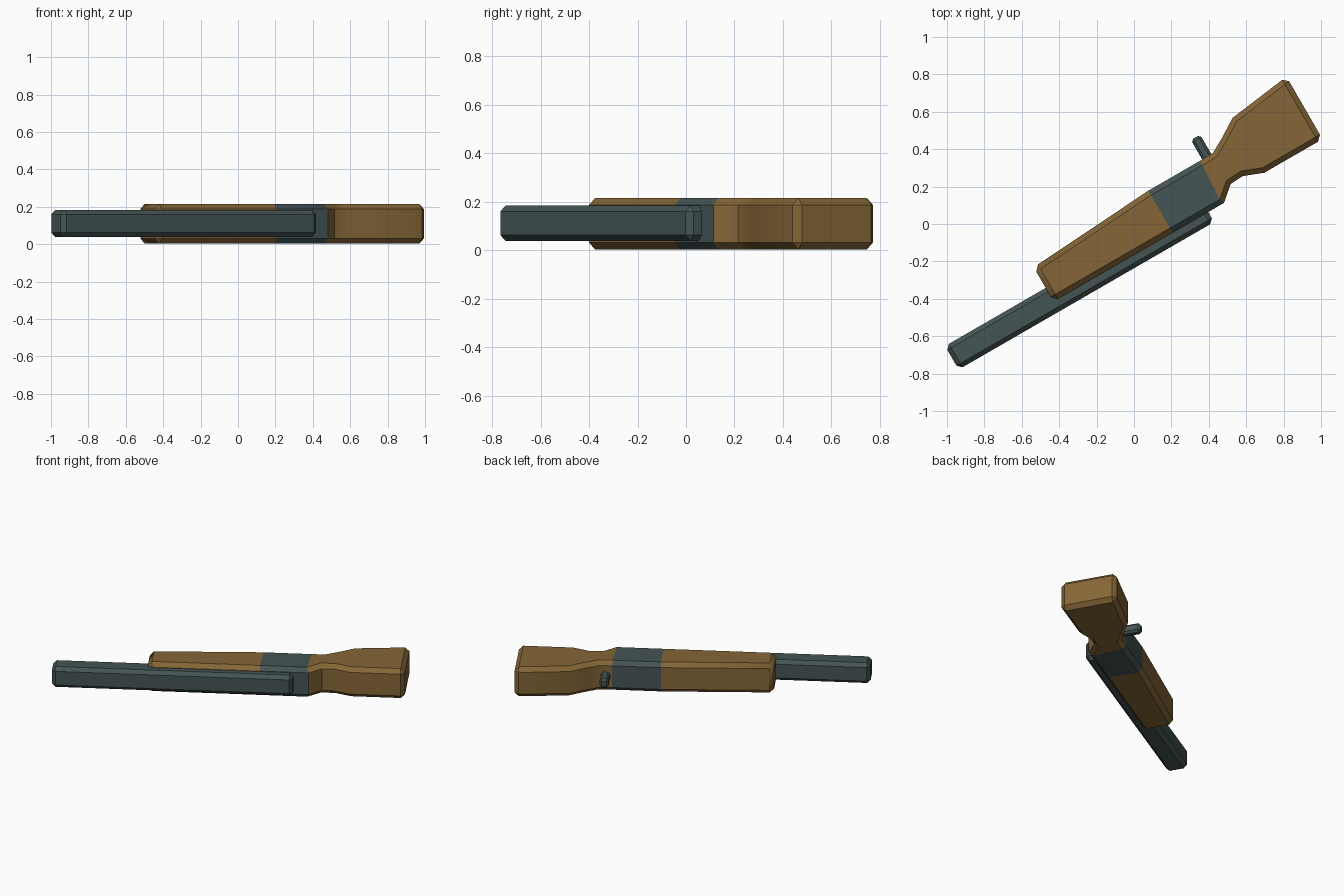
import bpy, bmesh, math
from mathutils import Matrix

if "Cube" in bpy.data.objects:
    bpy.data.objects.remove(bpy.data.objects["Cube"])

TURN = Matrix.Rotation(math.radians(30), 4, 'Z')   # whole model lies flat, turned 30 degrees


def material(name, color):
    m = bpy.data.materials.new(name)
    m.diffuse_color = (*color, 1)
    m.use_nodes = True
    m.node_tree.nodes["Principled BSDF"].inputs["Base Color"].default_value = m.diffuse_color
    return m


wood = material("brown_wood", (0.235, 0.133, 0.038))
steel = material("grey_steel", (0.060, 0.090, 0.090))


def slab(name, stations, z0, z1, bevel, mats, rule=None):
    """Flat part from (u, v_low, v_high) stations, extruded in z, outer edges chamfered."""
    bm = bmesh.new()
    rings = [[bm.verts.new((u, v, z)) for v, z in ((lo, z0), (hi, z0), (hi, z1), (lo, z1))]
             for u, lo, hi in stations]
    for a, b in zip(rings, rings[1:]):
        for i in range(4):
            j = (i + 1) % 4
            bm.faces.new((a[i], a[j], b[j], b[i]))
    bm.faces.new(rings[0])
    bm.faces.new(rings[-1])
    bmesh.ops.recalc_face_normals(bm, faces=bm.faces[:])
    # long edges plus the two end outlines
    ends = set(rings[0]), set(rings[-1])
    ring_of = {v: k for k, r in enumerate(rings) for v in r}
    edges = [e for e in bm.edges
             if ring_of[e.verts[0]] != ring_of[e.verts[1]]
             or any(set(e.verts) <= s for s in ends)]
    bmesh.ops.bevel(bm, geom=edges, offset=bevel, segments=1, affect='EDGES', profile=0.5)
    if rule:
        for f in bm.faces:
            f.material_index = rule(f.calc_center_median().x)
    me = bpy.data.meshes.new(name)
    bm.to_mesh(me)
    bm.free()
    me.transform(TURN)
    for m in mats:
        me.materials.append(m)
    ob = bpy.data.objects.new(name, me)
    bpy.context.collection.objects.link(ob)
    bpy.ops.object.select_all(action='DESELECT')
    ob.select_set(True)
    bpy.context.view_layer.objects.active = ob
    bpy.ops.object.shade_smooth_by_angle(angle=math.radians(35))
    return ob


# Stock: forend, steel receiver band, wrist and butt
slab("stock_and_receiver", [
    (-0.580, -0.143, 0.068),
    (0.155, -0.143, 0.116),
    (0.473, -0.143, 0.116),
    (0.555, -0.073, 0.118),
    (0.632, -0.069, 0.160),
    (0.740, -0.111, 0.228),
    (1.100, -0.111, 0.275),
], 0.003, 0.215, 0.028, [wood, steel], lambda u: 1 if 0.155 < u < 0.473 else 0)

# Barrel along the side of the stock
slab("barrel", [(-1.201, -0.205, -0.060), (0.376, -0.205, -0.060)],
     0.038, 0.184, 0.024, [steel])

# Trigger
slab("trigger", [(0.488, 0.06, 0.237), (0.545, 0.06, 0.237)],
     0.077, 0.143, 0.014, [steel])
